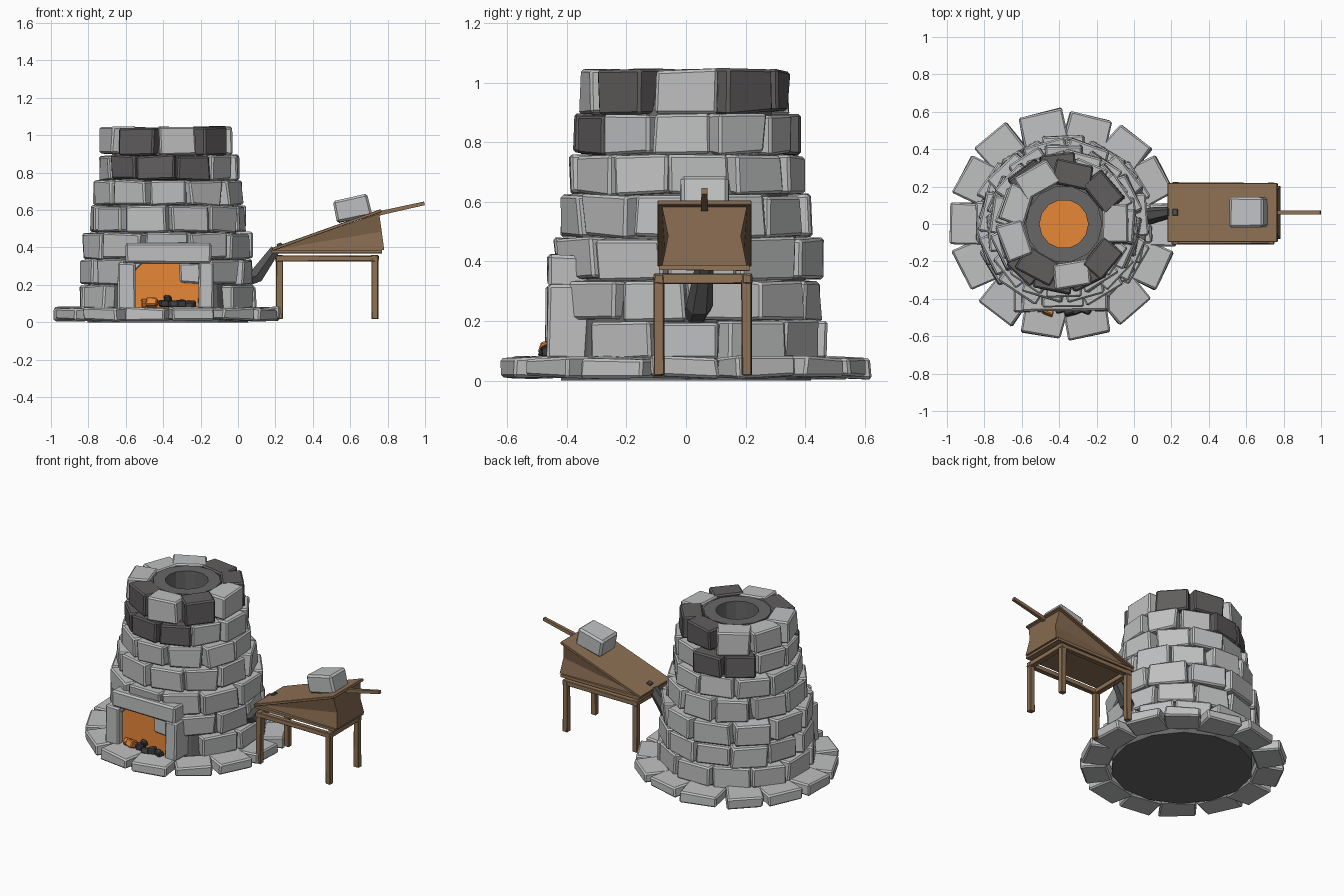
import bpy, bmesh, math, random
from mathutils import Matrix, Vector

if "Cube" in bpy.data.objects:
    bpy.data.objects.remove(bpy.data.objects["Cube"])

random.seed(7)
CX = -0.375  # furnace centre


def material(name, rgb):
    m = bpy.data.materials.new(name)
    m.diffuse_color = (*rgb, 1)
    m.use_nodes = True
    m.node_tree.nodes["Principled BSDF"].inputs["Base Color"].default_value = m.diffuse_color
    return m


STONE = material("light stone", (0.52, 0.525, 0.53))
SOOT = material("sooty stone", (0.118, 0.11, 0.11))
LINING = material("furnace lining", (0.135, 0.135, 0.135))
IRON = material("dark iron", (0.09, 0.09, 0.09))
COAL = material("coal", (0.05, 0.05, 0.055))
GLOW = material("fire orange", (0.82, 0.25, 0.04))
WOOD = material("wood", (0.27, 0.165, 0.09))
HIDE = material("bellows leather", (0.235, 0.142, 0.078))


def finish(name, bm, mats, bevel=0):
    bmesh.ops.recalc_face_normals(bm, faces=bm.faces)
    me = bpy.data.meshes.new(name)
    bm.to_mesh(me)
    bm.free()
    ob = bpy.data.objects.new(name, me)
    bpy.context.collection.objects.link(ob)
    for m in mats:
        me.materials.append(m)
    if bevel:
        b = ob.modifiers.new("worn edges", 'BEVEL')
        b.width, b.segments = bevel, 1
    return ob


def add_box(bm, size, mat=Matrix(), jitter=0.0, index=0):
    vs = bmesh.ops.create_cube(bm, size=1)['verts']
    for v in vs:
        p = Vector(c * s for c, s in zip(v.co, size))
        p += Vector(random.uniform(-jitter, jitter) for _ in range(3))
        v.co = mat @ p
    for f in {f for v in vs for f in v.link_faces}:
        f.material_index = index


def box(name, lo, hi, mat, jitter=0.0, bevel=0):
    lo, hi = Vector(lo), Vector(hi)
    bm = bmesh.new()
    add_box(bm, hi - lo, Matrix.Translation((lo + hi) / 2), jitter)
    return finish(name, bm, [mat], bevel)


def lathe(profile, sides):
    """Revolve (radius, z) points about the furnace axis."""
    bm = bmesh.new()
    rings = [[bm.verts.new((CX + r * math.cos(2 * math.pi * i / sides),
                            r * math.sin(2 * math.pi * i / sides), z))
              for i in range(sides)] for r, z in profile]
    for a, b in zip(rings, rings[1:]):
        for i in range(sides):
            j = (i + 1) % sides
            bm.faces.new((a[i], a[j], b[j], b[i]))
    return bm, rings


def course(name, n, offset, r, z0, z1, depth, fill=0.9, dark=(), opening=0, lift=None):
    """Ring of stone blocks; opening = half angle left free (or lifted) at the front."""
    bm = bmesh.new()
    for i in range(n):
        deg = (offset + 360 * i / n) % 360
        front = abs(deg - 270) < opening
        if front and lift is None:
            continue
        low = lift if front else z0
        a = math.radians(deg + random.uniform(-1.5, 1.5))
        ro = r + random.uniform(-0.012, 0.012)
        w = 2 * math.pi * r / n * fill * random.uniform(0.95, 1.05)
        m = (Matrix.Translation((CX, 0, (low + z1) / 2)) @ Matrix.Rotation(a, 4, 'Z')
             @ Matrix.Translation((ro - depth / 2, 0, 0)))
        add_box(bm, (depth, w, z1 - low), m, 0.008, 1 if i in dark else 0)
    return finish(name, bm, [STONE, SOOT], 0.009)


# furnace core: hollow tapering stack with a closed floor
bm, rings = lathe([(0.43, 0.0), (0.41, 0.33), (0.355, 0.6), (0.28, 0.98), (0.205, 0.98),
                   (0.205, 1.035), (0.13, 1.035), (0.13, 0.9)], 14)
bm.faces.new(rings[0])
finish("furnace_core", bm, [LINING])

# glowing fire seen down the chimney
bm, rings = lathe([(0.13, 0.915), (0.13, 0.905)], 14)
bm.faces.new(rings[0])
finish("chimney_fire", bm, [GLOW])

# stone courses from the ground up
course("base_ring", 14, 0, 0.61, 0.01, 0.078, 0.17, 0.82)
course("stone_course_1", 12, 0, 0.468, 0.07, 0.2, 0.12, opening=35)
course("stone_course_2", 12, 15, 0.447, 0.2, 0.335, 0.12, opening=38)
course("stone_course_3", 11, 7, 0.445, 0.34, 0.478, 0.13, opening=30, lift=0.415)
course("stone_course_4", 11, 24, 0.41, 0.483, 0.622, 0.12)
course("stone_course_5", 11, 8, 0.385, 0.625, 0.757, 0.12)
course("stone_course_6", 11, 31, 0.363, 0.76, 0.892, 0.12, dark=(2, 3, 6, 7, 8))
course("stone_course_7", 9, 0, 0.338, 0.897, 1.042, 0.135, 0.85, dark=(1, 2, 6, 8))

# hearth mouth
box("hearth_glow", (-0.56, -0.425, 0.07), (-0.2, -0.36, 0.32), GLOW)
box("hearth_left_post", (-0.64, -0.47, 0.07), (-0.55, -0.32, 0.32), STONE, 0.004, 0.009)
box("hearth_right_post", (-0.21, -0.465, 0.07), (-0.13, -0.32, 0.32), STONE, 0.004, 0.009)
box("hearth_corner_stone", (-0.31, -0.44, 0.21), (-0.2, -0.38, 0.32), STONE, 0.005, 0.009)
box("hearth_lintel", (-0.6, -0.465, 0.312), (-0.14, -0.32, 0.42), STONE, 0.006, 0.011)
bm = bmesh.new()
add_box(bm, (0.09, 0.06, 0.05), Matrix.Translation((-0.553, -0.41, 0.308)) @ Matrix.Rotation(-0.8, 4, 'Y'))
finish("hearth_corner_wedge", bm, [STONE], 0.006)


def chunks(name, spots, mat):
    bm = bmesh.new()
    for x, y, z, s in spots:
        m = (Matrix.Translation((x, y, z)) @ Matrix.Rotation(random.uniform(-0.5, 0.5), 4, 'Z')
             @ Matrix.Rotation(random.uniform(-0.4, 0.4), 4, 'X'))
        add_box(bm, (s, s * 0.8, s * 0.75), m, 0.005)
    finish(name, bm, [mat], 0.006)


chunks("glowing_embers", [(-0.495, -0.445, 0.1, 0.045), (-0.46, -0.46, 0.105, 0.06)], GLOW)
chunks("coals", [(-0.395, -0.455, 0.1, 0.05), (-0.35, -0.47, 0.095, 0.05), (-0.305, -0.46, 0.1, 0.05),
                 (-0.255, -0.46, 0.095, 0.05), (-0.375, -0.445, 0.125, 0.04)], COAL)

# bellows stand: four legs and four rails
Y0, Y1 = -0.108, 0.222
bm = bmesh.new()
for x in (0.222, 0.732):
    for y in (Y0 + 0.018, Y1 - 0.018):
        add_box(bm, (0.036, 0.034, 0.32), Matrix.Translation((x, y, 0.178)), 0.002)
    add_box(bm, (0.034, Y1 - Y0, 0.034), Matrix.Translation((x, (Y0 + Y1) / 2, 0.341)), 0.002)
for y in (Y0 + 0.017, Y1 - 0.017):
    add_box(bm, (0.55, 0.032, 0.032), Matrix.Translation((0.477, y, 0.341)), 0.002)
finish("bellows_stand", bm, [WOOD], 0.003)

# bellows boards
YC = 0.062
box("bellows_bottom_board", (0.18, -0.09, 0.37), (0.77, 0.212, 0.388), WOOD, 0.002)
tilt = math.atan2(0.205, 0.575)


def on_lid(along, up):
    """Frame lying on the tilted lid, measured from its nozzle end."""
    return (Matrix.Translation((0.185, YC, 0.382)) @ Matrix.Rotation(-tilt, 4, 'Y')
            @ Matrix.Translation((along, 0, up)))


bm = bmesh.new()
add_box(bm, (0.62, 0.315, 0.016), on_lid(0.31, 0.008))
finish("bellows_lid", bm, [WOOD], 0.002)

# folded leather wedge, pinched along the middle fold
bm = bmesh.new()
sections = []
for x, top, half, pinch in ((0.2, 0.392, 0.13, 0.0), (0.782, 0.582, 0.142, 0.02)):
    mid = (0.388 + top) / 2
    xt = x - (0.027 if pinch else 0)
    sections.append([bm.verts.new(p) for p in (
        (x, YC - half, 0.386), (x, YC + half, 0.386),
        ((x + xt) / 2, YC + half - pinch, mid), (xt, YC + half, top),
        (xt, YC - half, top), ((x + xt) / 2, YC - half + pinch, mid))])
a, b = sections
for i in range(6):
    j = (i + 1) % 6
    bm.faces.new((a[i], a[j], b[j], b[i]))
bm.faces.new(a)
bm.faces.new(b)
finish("bellows_leather", bm, [HIDE])

# stone weight and peg on the lid
bm = bmesh.new()
add_box(bm, (0.19, 0.16, 0.115), on_lid(0.478, 0.07) @ Matrix.Rotation(0.12, 4, 'Y'), 0.004)
finish("lid_weight", bm, [STONE], 0.012)
bm = bmesh.new()
add_box(bm, (0.028, 0.035, 0.014), on_lid(0.045, 0.02))
finish("lid_peg", bm, [IRON], 0.003)


def tube(name, points, sides, mat):
    """Tapered rod through (x, y, z, radius) points in the xz plane."""
    bm = bmesh.new()
    rings = []
    for k, (x, y, z, r) in enumerate(points):
        p, q = points[max(k - 1, 0)], points[min(k + 1, len(points) - 1)]
        d = Vector((q[0] - p[0], 0, q[2] - p[2])).normalized()
        n = Vector((-d.z, 0, d.x))
        angs = [2 * math.pi * (i + 0.5) / sides for i in range(sides)]
        rings.append([bm.verts.new(Vector((x, y, z)) + r * (math.cos(t) * n + math.sin(t) * Vector((0, 1, 0))))
                      for t in angs])
    for a, b in zip(rings, rings[1:]):
        for i in range(sides):
            j = (i + 1) % sides
            bm.faces.new((a[i], a[j], b[j], b[i]))
    bm.faces.new(rings[0])
    bm.faces.new(rings[-1])
    return finish(name, bm, [mat])


# air nozzle and pumping handle
tube("air_nozzle", [(0.2, YC, 0.39, 0.03), (0.1, 0.045, 0.25, 0.045), (0.0, 0.03, 0.21, 0.04)], 6, IRON)
tube("pump_handle", [(0.66, YC, 0.555, 0.016), (0.78, YC, 0.588, 0.016), (0.997, YC, 0.636, 0.014)], 4, WOOD)
